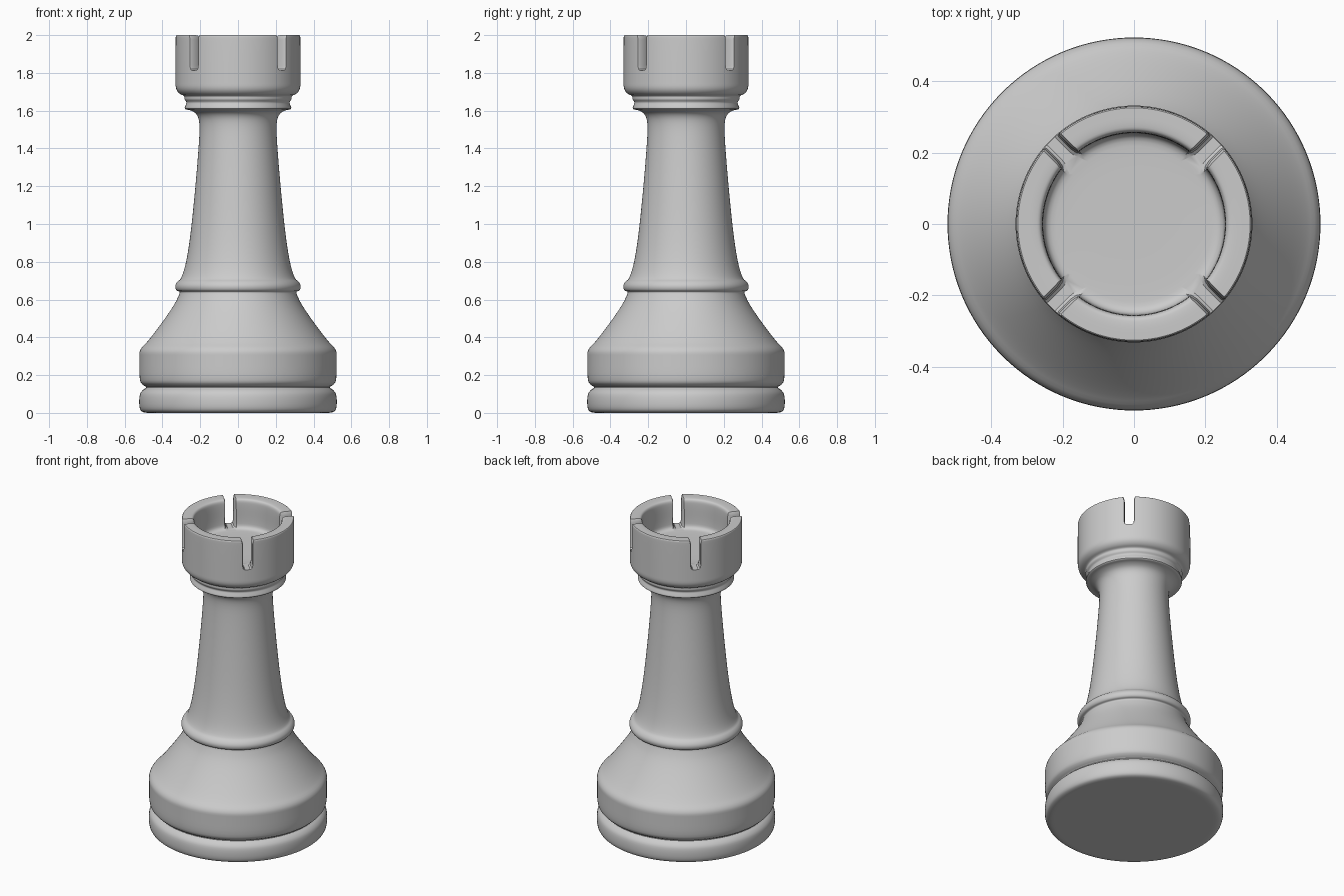
import bpy, bmesh
from math import sin, cos, pi, radians

if "Cube" in bpy.data.objects:
    bpy.data.objects.remove(bpy.data.objects["Cube"])

SEG = 128


def soften(pts, passes=2):
    """Round a control polygon by repeated corner cutting."""
    for _ in range(passes):
        out = [pts[0]]
        for a, b in zip(pts, pts[1:]):
            out.append((a[0] * .75 + b[0] * .25, a[1] * .75 + b[1] * .25))
            out.append((a[0] * .25 + b[0] * .75, a[1] * .25 + b[1] * .75))
        out.append(pts[-1])
        pts = out
    return pts


def to_object(name, bm):
    bmesh.ops.recalc_face_normals(bm, faces=bm.faces)
    mesh = bpy.data.meshes.new(name)
    bm.to_mesh(mesh)
    bm.free()
    obj = bpy.data.objects.new(name, mesh)
    bpy.context.collection.objects.link(obj)
    return obj


def lathe(name, profile):
    """Spin a profile that starts and ends on the axis."""
    bm = bmesh.new()
    first = bm.verts.new((0, 0, profile[0][1]))
    last = bm.verts.new((0, 0, profile[-1][1]))
    rings = [[bm.verts.new((r * cos(2 * pi * i / SEG), r * sin(2 * pi * i / SEG), z))
              for i in range(SEG)] for r, z in profile[1:-1]]
    for i in range(SEG):
        j = (i + 1) % SEG
        bm.faces.new((first, rings[0][j], rings[0][i]))
        bm.faces.new((last, rings[-1][i], rings[-1][j]))
        for a, b in zip(rings, rings[1:]):
            bm.faces.new((a[i], a[j], b[j], b[i]))
    return to_object(name, bm)


# Turned body: base, collar, stem, neck ring, hollow head
profile = [
    (0, 0), (.44, 0), (.50, 0), (.523, .02), (.523, .095), (.505, .122),
    (.48, .135), (.505, .148), (.522, .17), (.522, .29), (.522, .335),
    (.48, .375), (.40, .48), (.335, .575), (.31, .63), (.308, .642),
    (.328, .647), (.334, .672), (.322, .695), (.30, .71), (.275, .79),
    (.25, .95), (.225, 1.2), (.207, 1.42), (.202, 1.53), (.215, 1.58),
    (.25, 1.603), (.285, 1.607), (.277, 1.63), (.271, 1.645), (.285, 1.66),
    (.282, 1.678), (.31, 1.688), (.33, 1.715), (.33, 1.76), (.33, 1.98),
    (.329, 2), (.32, 2), (.28, 2), (.259, 1.995), (.255, 1.96),
    (.255, 1.86), (.25, 1.815), (.20, 1.81), (0, 1.81),
]
rook = lathe("tower_body", soften(profile))

# Notch cutters: rounded bottom, flaring at the rim and at both ends
stations = [(.19, .075), (.245, .04), (.257, .031), (.275, .0275),
            (.322, .0275), (.328, .031), (.36, .05)]
section = [(.55, 1.813), (.85, 1.82), (1, 1.84), (1, 1.975), (1.1, 1.991), (1.4, 2.01), (1.4, 2.1)]
bm = bmesh.new()
for k in range(4):
    a = radians(45 + 90 * k)
    loops = []
    for r, w in stations:
        outline = [(s * w, z) for s, z in section]
        outline += [(-x, z) for x, z in reversed(outline)]
        loops.append([bm.verts.new((r * cos(a) - x * sin(a), r * sin(a) + x * cos(a), z))
                      for x, z in outline])
    n = len(loops[0])
    for p, q in zip(loops, loops[1:]):
        for i in range(n):
            j = (i + 1) % n
            bm.faces.new((p[i], p[j], q[j], q[i]))
    bm.faces.new(loops[0])
    bm.faces.new(loops[-1][::-1])
cutter = to_object("notch_cutter", bm)

# Cut the notches and smooth
mod = rook.modifiers.new("notches", 'BOOLEAN')
mod.object = cutter
mod.operation = 'DIFFERENCE'
mod.solver = 'EXACT'
bpy.context.view_layer.objects.active = rook
rook.select_set(True)
bpy.ops.object.modifier_apply(modifier=mod.name)
bpy.data.objects.remove(cutter)
bpy.ops.object.shade_smooth_by_angle(angle=radians(35))
